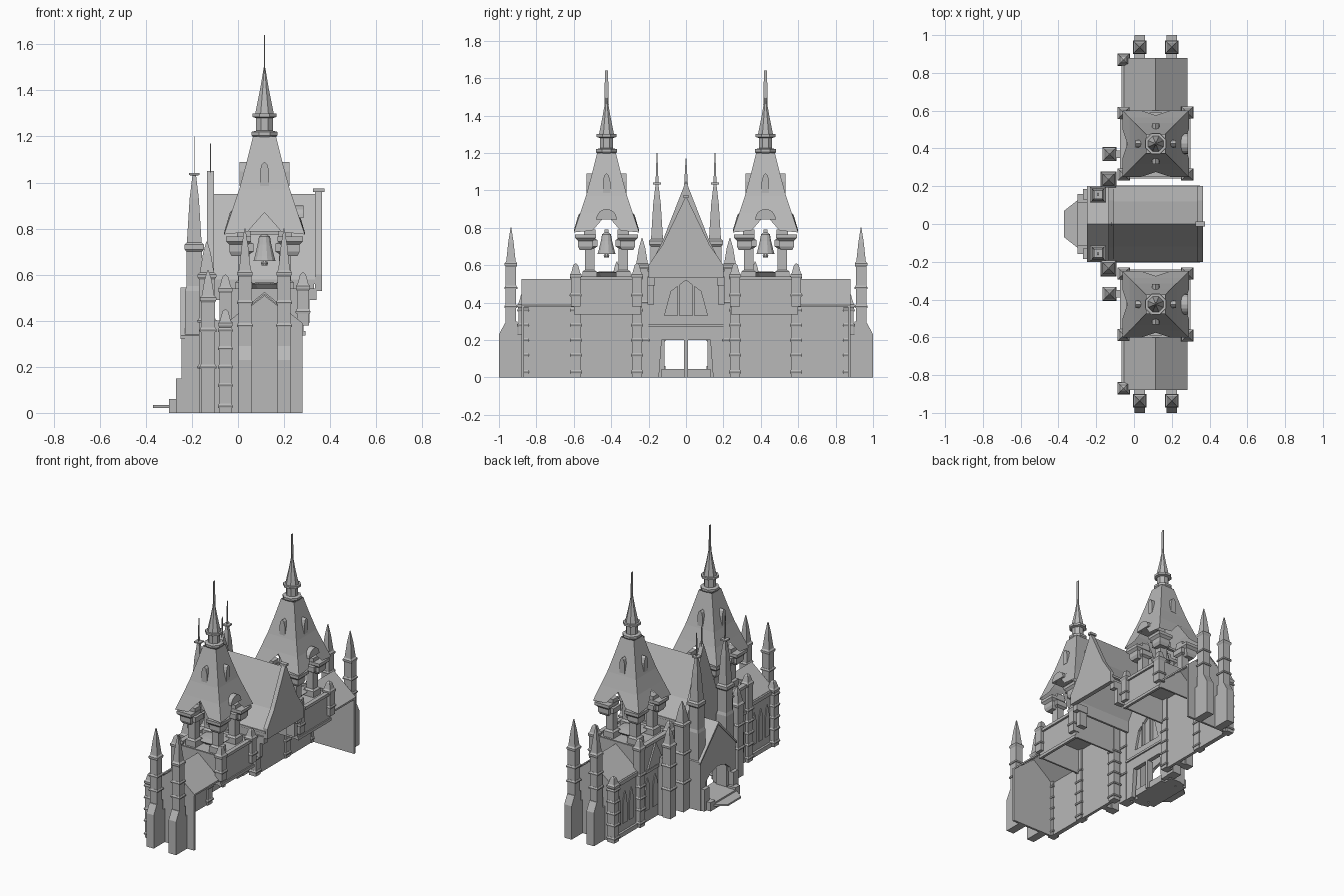
import bpy, bmesh, math
from mathutils import Vector

cube = bpy.data.objects.get("Cube")
if cube:
    bpy.data.objects.remove(cube, do_unlink=True)

stone = bpy.data.materials.new("grey stone")
stone.use_nodes = True
GREY = (0.48, 0.48, 0.48, 1)
stone.diffuse_color = GREY
stone.node_tree.nodes["Principled BSDF"].inputs["Base Color"].default_value = GREY


def finish(name, bm, twin):
    """Turn a bmesh into an object, mirrored across y = 0 when twin is set."""
    bmesh.ops.recalc_face_normals(bm, faces=bm.faces)
    me = bpy.data.meshes.new(name)
    bm.to_mesh(me)
    bm.free()
    me.materials.append(stone)
    ob = bpy.data.objects.new(name, me)
    bpy.context.collection.objects.link(ob)
    if twin:
        m = ob.modifiers.new("Mirror", 'MIRROR')
        m.use_axis = (False, True, False)
        m.use_mirror_merge = False
    return ob


def prism(name, axis, pts, a, b, twin=True):
    """Extrude a 2D outline along x, y or z between a and b."""
    place = {'x': lambda p, t: (t, p[0], p[1]),
             'y': lambda p, t: (p[0], t, p[1]),
             'z': lambda p, t: (p[0], p[1], t)}[axis]
    bm = bmesh.new()
    lo = [bm.verts.new(place(p, a)) for p in pts]
    hi = [bm.verts.new(place(p, b)) for p in pts]
    bm.faces.new(lo)
    bm.faces.new(hi)
    for i in range(len(pts)):
        j = (i + 1) % len(pts)
        bm.faces.new((lo[i], lo[j], hi[j], hi[i]))
    return finish(name, bm, twin)


def box(name, x0, x1, y0, y1, z0, z1, twin=True):
    return prism(name, 'z', [(x0, y0), (x1, y0), (x1, y1), (x0, y1)], z0, z1, twin)


def loft(name, x, y, rings, sides=4, twin=True, caps=True):
    """Stack of regular rings given as (half width, z)."""
    bm = bmesh.new()
    k = 1 / math.cos(math.pi / sides)
    loops = []
    for r, z in rings:
        loops.append([bm.verts.new((x + r * k * math.cos((i + .5) * math.tau / sides),
                                    y + r * k * math.sin((i + .5) * math.tau / sides), z))
                      for i in range(sides)])
    for a, b in zip(loops, loops[1:]):
        for i in range(sides):
            j = (i + 1) % sides
            bm.faces.new((a[i], a[j], b[j], b[i]))
    if caps:
        bm.faces.new(loops[0])
        bm.faces.new(loops[-1])
    return finish(name, bm, twin)


def pinnacle(name, x, y, r, z0, neck, tip, rings=(), twin=True):
    """Square shaft with a moulded neck, a spire and optional bands."""
    loft(name, x, y, [(r, z0), (r, neck - .02), (r * 1.2, neck - .01), (r * 1.2, neck),
                      (r * .9, neck + .01), (r * .5, (neck + tip) / 2 + .02), (.002, tip)], twin=twin)
    for z in rings:
        loft(name + "_band", x, y, [(r * 1.2, z - .008), (r * 1.25, z), (r * 1.05, z + .01)], twin=twin)


def pointed(c, w, z0, z1):
    s = z0 + (z1 - z0) * .6
    return [(c - w, z0), (c + w, z0), (c + w, s), (c + w * .6, (s + z1) / 2 + .01), (c, z1),
            (c - w * .6, (s + z1) / 2 + .01), (c - w, s)]


RX = .115            # ridge line of wings and towers
TY = .425            # tower centre

# wings: open-backed shells with gable roofs
box("wing_front_wall", -.05, -.035, .6, .875, 0, .38)
prism("wing_end_wall", 'y', [(-.05, 0), (.28, 0), (.28, .38), (RX, .51), (-.05, .38)], .865, .88)
for s in (-1, 1):
    e = RX + s * .168
    prism("wing_roof", 'y', [(e, .375), (RX, .515), (RX, .525), (e, .387)], .59, .88)
for y in (.67, .74, .81):
    prism("wing_window", 'x', pointed(y, .022, .08, .3), -.055, -.049)
box("wing_cornice", -.065, -.035, .6, .88, .36, .385)
box("wing_plinth", -.065, -.035, .6, .88, 0, .03)

# end buttresses with spires
for x in (.03, .2):
    prism("end_buttress", 'y', [(x - .028, 0), (x + .028, 0), (x + .028, .23), (x - .028, .23)], .88, 1)
    prism("buttress_slope", 'x', [(.9, .22), (1, .23), (.968, .29), (.9, .3)], x - .028, x + .028)
    pinnacle("end_pinnacle", x, .936, .028, .25, .61, .8, (.38, .48))

# towers: front wall to the ground, upper storey closed on all sides
box("tower_front_wall", -.06, -.04, .24, .6, 0, .54)
box("tower_back_wall", .27, .285, .24, .6, .34, .54)
for y in (.24, .588):
    box("tower_side_wall", -.05, .28, y, y + .012, .34, .54)
box("tower_deck", -.05, .28, .245, .6, .51, .525)
for z, o in ((.335, .008), (.52, .014)):
    box("tower_front_course", -.06 - o, -.045, .24, .6, z, z + .02)
    box("tower_back_course", .275, .285 + o, .24, .6, z, z + .02)
for y in (.34, .425, .51):
    prism("tower_window", 'x', pointed(y, .026, .08, .3), -.066, -.059)
prism("tower_gablet", 'x', [(.34, .36), (.51, .36), (.425, .52)], -.07, -.05)
loft("deck_opening_rim", RX, TY, [(.07, .54), (.09, .56), (.04, .565)], 8)

# corner pilasters of towers and wings
for y, top in ((.262, .6), (.588, .6), (.87, .45)):
    pinnacle("facade_pilaster", -.055, y, .026, 0, top - .06, top, (.03, .12, .2, .28, .36))
for y in (.262, .59):
    pinnacle("back_corner_pier", .282, y, .026, .38, .55, .61, (.44,))

# belfry piers and bell
for dx in (-.09, .09):
    for dy in (-.09, .09):
        x, y = RX + dx, TY + dy
        loft("belfry_pier", x, y, [(.038, .525), (.038, .565), (.026, .575), (.026, .69),
                                   (.042, .7), (.042, .735), (.03, .74), (.03, .79)])
        loft("belfry_corbel", RX + dx * 1.25, TY + dy * 1.25,
             [(.03, .68), (.04, .7), (.04, .73), (.055, .745), (.055, .765)])
loft("bell", RX, TY, [(.048, .66), (.042, .68), (.03, .73), (.024, .765), (.01, .775)], 12)
loft("bell_clapper", RX, TY, [(.012, .64), (.015, .65), (.006, .67)], 8)
box("bell_beam", RX - .1, RX + .1, TY - .01, TY + .01, .775, .79)

# tower roof: flared spire
loft("tower_roof", RX, TY, [(.14, .88), (.11, .97), (.08, 1.08), (.05, 1.2)], caps=False)
bm = bmesh.new()
for k in range(4):
    c, s = round(math.cos(k * math.pi / 2)), round(math.sin(k * math.pi / 2))
    for t in (-1, 1):
        quad = [(.175, .175 * t, .775), (.175, .075 * t, .785), (.15, 0, .87), (.14, 0, .88), (.14, .14 * t, .88)]
        bm.faces.new([bm.verts.new((RX + c * u - s * v, TY + s * u + c * v, z)) for u, v, z in quad])
finish("roof_skirt", bm, True)
half = [(.055 * math.cos(i * math.pi / 8), .845 + .055 * math.sin(i * math.pi / 8)) for i in range(9)]
prism("barrel_dormer", 'x', [(TY + u, z) for u, z in half], RX + .08, RX + .17)
for s in (-1, 1):
    a, b = RX + s * .05, RX + s * .108
    prism("roof_lucarne", 'x', pointed(TY, .02, .985, 1.09), min(a, b), max(a, b))
    a, b = TY + s * .05, TY + s * .108
    prism("roof_lucarne", 'y', pointed(RX, .02, .985, 1.09), min(a, b), max(a, b))

# lantern, cone and finial
loft("lantern", RX, TY, [(.045, 1.19), (.056, 1.205), (.056, 1.22), (.036, 1.225), (.036, 1.28),
                         (.053, 1.285), (.053, 1.3), (.04, 1.3), (.02, 1.4), (.003, 1.5)], 8)
prism("tower_finial", 'x', [(TY - .012, 1.46), (TY + .012, 1.46), (TY + .008, 1.64), (TY - .008, 1.64)],
      RX - .002, RX + .002)

# nave: steep roof, closed rear gable, open below
prism("nave_roof", 'x', [(.2, .56), (.2, .58), (.12, .7), (0, .95), (0, .93), (.11, .69), (.185, .56)], -.11, .34)
prism("rear_gable", 'x', [(-.2, .53), (.2, .53), (.2, .6), (.125, .71), (0, .97), (-.125, .71), (-.2, .6)],
      .335, .365, False)
box("rear_gable_cap", .325, .375, -.014, .014, .96, .975, False)
box("nave_side_wall", -.11, .33, .18, .195, .49, .585)
box("nave_rear_corbel", .25, .34, .165, .205, .49, .54)
box("nave_lower_corbel", .25, .31, .17, .205, .39, .5)
box("nave_eave_course", -.11, .35, .185, .205, .565, .58)

# main facade wall with twin doorway and tall gable
prism("facade_half", 'x', [(.145, 0), (.24, 0), (.24, .53), (.2, .58), (.125, .73), (0, 1.05), (0, .52),
                           (.08, .46), (.115, .33), (0, .33), (0, .2), (.13, .2)], -.135, -.105)
box("great_window", -.125, -.12, -.12, .12, .32, .53, False)
box("window_mullion", -.135, -.1, .035, .045, .33, .5)
box("door_mullion", -.15, -.105, -.012, .012, 0, .2, False)
box("facade_course", -.15, -.095, .0, .2, .27, .285)
prism("facade_finial", 'x', [(-.01, 1.03), (.01, 1.03), (.002, 1.17), (-.002, 1.17)], -.122, -.118, False)

# projecting porch, steps and landing
prism("porch_half", 'x', [(.14, 0), (.19, 0), (.19, .33), (0, .53), (0, .24), (.08, .22), (.13, .18)], -.245, -.225)
prism("porch_roof", 'x', [(.2, .32), (.2, .335), (0, .545), (0, .525)], -.25, -.13)
box("porch_side", -.24, -.12, .165, .185, 0, .33)
box("porch_base_step", -.27, -.24, .13, .185, 0, .15)
box("door_step", -.3, -.12, -.13, .13, 0, .045, False)
prism("landing", 'z', [(-.37, -.07), (-.3, -.125), (-.25, -.125), (-.25, .125), (-.3, .125), (-.37, .07)],
      .022, .034, False)
box("step_cheek", -.3, -.24, .11, .16, 0, .06)

# facade turrets
loft("facade_turret", -.19, .155, [(.04, 0), (.04, .53), (.034, .55), (.034, .7), (.042, .71), (.042, .73),
                                   (.032, .74), (.02, .93), (.008, 1.03), (.022, 1.032), (.022, 1.042)])
prism("turret_finial", 'x', [(.147, 1.04), (.163, 1.04), (.157, 1.2), (.153, 1.2)], -.192, -.188)
pinnacle("inner_turret", -.135, .235, .034, 0, .6, .745, (.2, .4))
pinnacle("outer_turret", -.13, .37, .03, 0, .5, .62, (.2, .36))
box("outer_turret_link", -.12, -.05, .35, .39, 0, .4)
